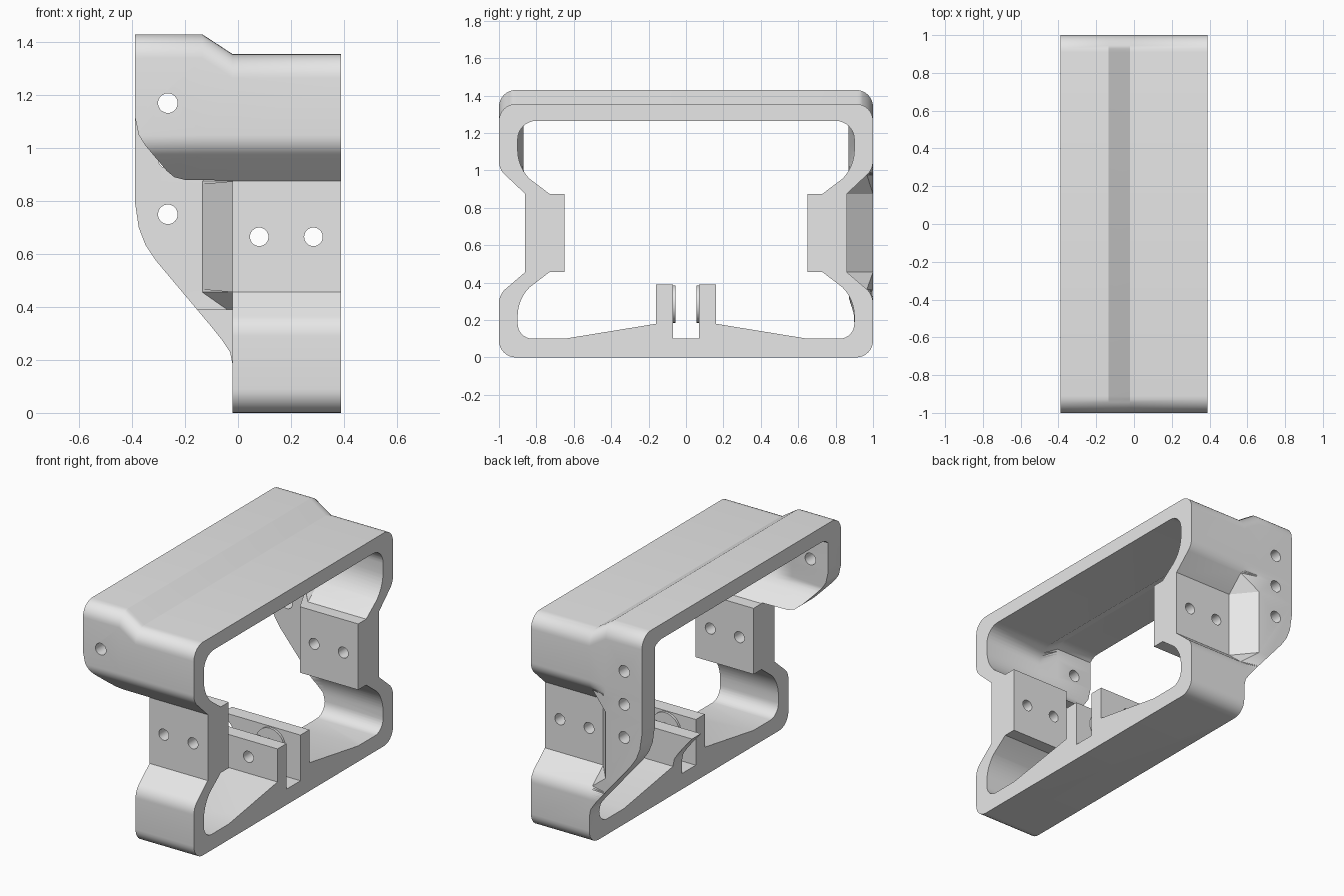
import bpy
import bmesh
import math

if "Cube" in bpy.data.objects:
    bpy.data.objects.remove(bpy.data.objects["Cube"])

grey = bpy.data.materials.new("light_grey")
grey.use_nodes = True
grey.diffuse_color = (0.8, 0.8, 0.8, 1)
grey.node_tree.nodes["Principled BSDF"].inputs["Base Color"].default_value = (0.8, 0.8, 0.8, 1)


def arc(cy, cz, r, start, end, n=8):
    angles = [math.radians(start + (end - start) * i / n) for i in range(n + 1)]
    return [(cy + r * math.cos(a), cz + r * math.sin(a)) for a in angles]


def mirrored(half):
    return half + [(-y, z) for y, z in reversed(half)]


def loft(name, rings):
    """Solid through rings of 3D points with equal counts."""
    bm = bmesh.new()
    vs = [[bm.verts.new(p) for p in ring] for ring in rings]
    n = len(vs[0])
    sides = []
    for a, b in zip(vs, vs[1:]):
        for i in range(n):
            j = (i + 1) % n
            sides.append(bm.faces.new((a[i], a[j], b[j], b[i])))
    bm.faces.new(vs[0])
    bm.faces.new(vs[-1])
    bmesh.ops.triangulate(bm, faces=sides)
    bmesh.ops.recalc_face_normals(bm, faces=bm.faces)
    mesh = bpy.data.meshes.new(name)
    bm.to_mesh(mesh)
    bm.free()
    obj = bpy.data.objects.new(name, mesh)
    bpy.context.collection.objects.link(obj)
    mesh.materials.append(grey)
    return obj


def side_prism(name, outline, y0, y1):
    return loft(name, [[(x, y, z) for x, z in outline] for y in (y0, y1)])


def rod(name, x, z, r, y0, y1):
    """Cylinder along y."""
    return side_prism(name, arc(x, z, r, 0, 360 - 360 / 32, 31), y0, y1)


def combine(body, tool, operation="DIFFERENCE"):
    tool.hide_render = True
    mod = body.modifiers.new("cut", "BOOLEAN")
    mod.operation, mod.solver, mod.object = operation, "EXACT", tool
    bpy.context.view_layer.objects.active = body
    bpy.ops.object.modifier_apply(modifier=mod.name)
    bpy.data.objects.remove(tool)


# Frame cross-section: outer edge, and inner edge with blocks and posts
outer = mirrored(arc(0.91, 0.09, 0.09, -90, 0) + arc(0.9, 0.29, 0.1, 0, 48)
                 + [(0.86, 0.456), (0.86, 0.875)]
                 + arc(0.9, 1.05, 0.1, -48, 0) + arc(0.91, 1.265, 0.09, 0, 90))
inner = mirrored([(0.07, 0.1), (0.07, 0.39), (0.16, 0.39), (0.16, 0.18), (0.65, 0.1)]
                 + arc(0.82, 0.18, 0.08, -90, 0) + arc(0.68, 0.22, 0.22, 0, 45)
                 + [(0.73, 0.456), (0.65, 0.456), (0.65, 0.875), (0.73, 0.875)]
                 + arc(0.68, 1.11, 0.22, -45, 0) + arc(0.8, 1.165, 0.1, 0, 90))


# Cross-section of the raised hood with its flat back flange
def hood_outer(y, z):
    if y > 0.5 and 0.2 < z < 1.1:
        y = 1
    return y, z + 0.075 if z > 1.2 else z


def hood_inner(y, z):
    if y > 0.5 and 0.3 < z < 1.12:
        if y < 0.7:
            z += 0.01 if z < 0.665 else -0.01
        y = 0.87
    return max(-0.87, min(0.87, y)), z + 0.07 if z > 1.15 else z


def sections(loop, hood, x0, x1):
    raised = [hood(y, z) for y, z in loop]
    stations = ((x0, raised), (-0.135, raised), (-0.02, loop), (x1, loop))
    return [[(x, y, z) for y, z in ring] for x, ring in stations]


frame = loft("bracket_frame", sections(outer, hood_outer, -0.39, 0.39))
combine(frame, loft("opening", sections(inner, hood_inner, -0.5, 0.5)))

# Side outlines of the short front ear and the long back flange
below = [(-0.5, -0.1), (-0.02, -0.1)]
ear = below + [(-0.02, 0.878), (-0.2, 0.88), (-0.24, 0.89), (-0.27, 0.915),
               (-0.35, 1.01), (-0.375, 1.05), (-0.39, 1.12), (-0.5, 1.12)]
flange = below + [(-0.02, 0.18), (-0.03, 0.23), (-0.06, 0.275), (-0.1, 0.325),
                  (-0.31, 0.575), (-0.35, 0.635), (-0.375, 0.7), (-0.39, 0.8), (-0.5, 0.8)]
combine(frame, side_prism("ear_cut", ear, -1.2, 0))
combine(frame, side_prism("flange_cut", flange, -0.01, 1.2))

# Round bosses on the facing sides of the posts
for side in (-1, 1):
    combine(frame, rod("boss", 0.185, 0.285, 0.1, side * 0.055, side * 0.09), "UNION")

# Screw holes: blocks, posts, hood and flange
for x, z, r, y0, y1 in ((0.08, 0.665, 0.035, -1.2, 1.2), (0.285, 0.665, 0.035, -1.2, 1.2),
                        (0.185, 0.285, 0.035, -0.3, 0.3), (-0.265, 1.17, 0.037, -1.2, 1.2),
                        (-0.265, 0.96, 0.037, 0.5, 1.2), (-0.265, 0.75, 0.037, 0.5, 1.2)):
    combine(frame, rod("hole", x, z, r, y0, y1))

bpy.ops.object.select_all(action="DESELECT")
frame.select_set(True)
bpy.context.view_layer.objects.active = frame
bpy.ops.object.shade_smooth_by_angle()
